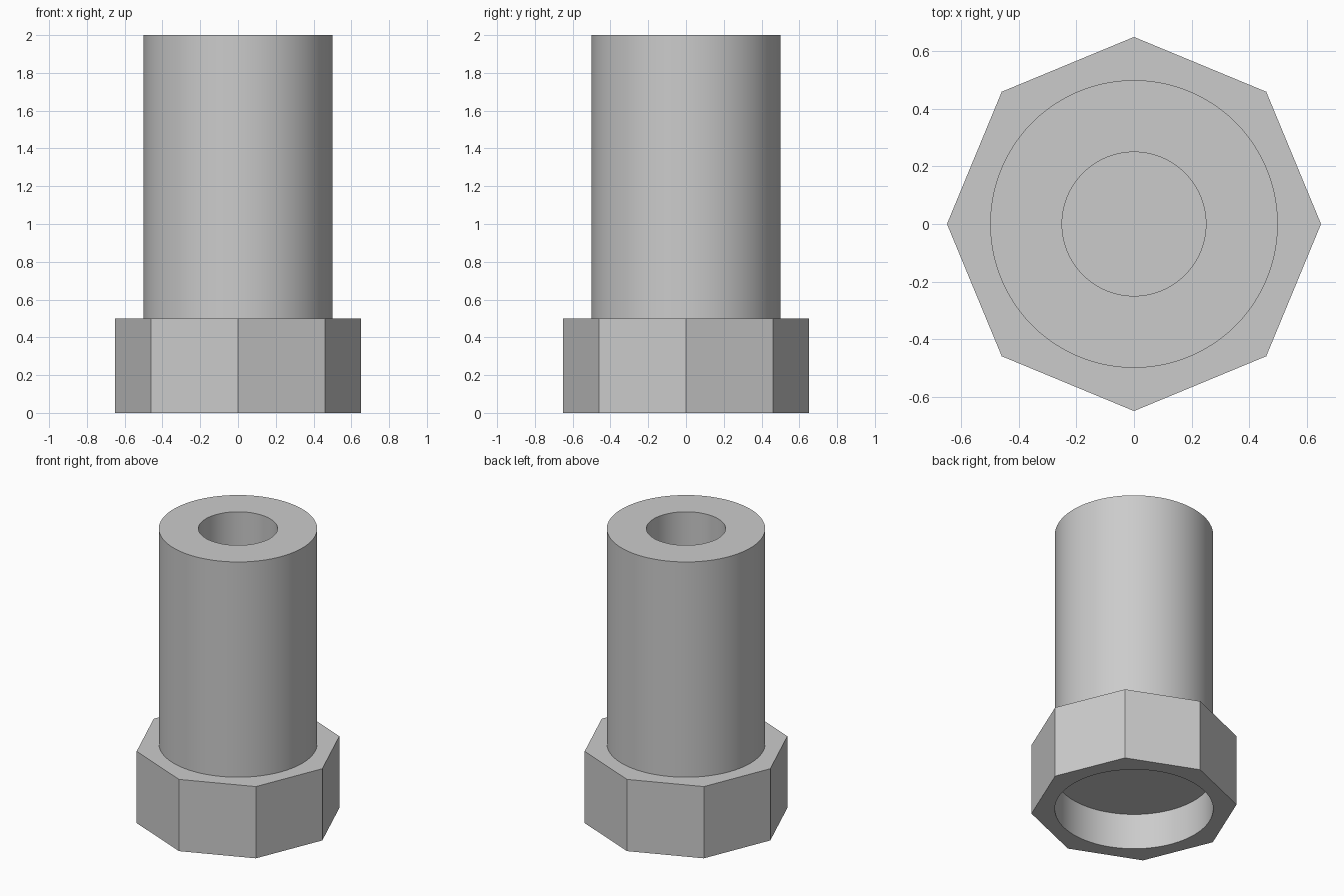
import bpy
import math

cube = bpy.data.objects.get("Cube")
if cube:
    bpy.data.objects.remove(cube, do_unlink=True)

# Single plain grey finish
grey = bpy.data.materials.new("light_grey")
grey.use_nodes = True
colour = (0.6, 0.6, 0.6, 1.0)
grey.diffuse_color = colour
grey.node_tree.nodes["Principled BSDF"].inputs["Base Color"].default_value = colour


def prism(name, sides, radius, bottom, top):
    """Upright prism with one corner on the x axis."""
    bpy.ops.mesh.primitive_cylinder_add(
        vertices=sides, radius=radius, depth=top - bottom,
        location=(0, 0, (bottom + top) / 2))
    obj = bpy.context.object
    obj.name = obj.data.name = name
    obj.data.materials.append(grey)
    return obj


def bore(obj, radius, bottom, top):
    """Cut a round blind hole, then shade the walls smooth."""
    cutter = prism("bore_cutter", 96, radius, bottom, top)
    cutter.hide_render = True
    bpy.ops.object.select_all(action="DESELECT")
    obj.select_set(True)
    bpy.context.view_layer.objects.active = obj
    cut = obj.modifiers.new("bore", "BOOLEAN")
    cut.operation = "DIFFERENCE"
    cut.solver = "EXACT"
    cut.object = cutter
    bpy.ops.object.modifier_apply(modifier=cut.name)
    bpy.data.objects.remove(cutter, do_unlink=True)
    bpy.ops.object.shade_smooth_by_angle(angle=math.radians(30))


# Eight-sided collar with a wide recess underneath
collar = prism("collar", 8, 0.65, 0, 0.5)
bore(collar, 0.5, -0.2, 0.25)

# Round shaft with a narrow blind hole in its top
shaft = prism("shaft", 96, 0.5, 0.5, 2)
bore(shaft, 0.25, 1, 2.2)
